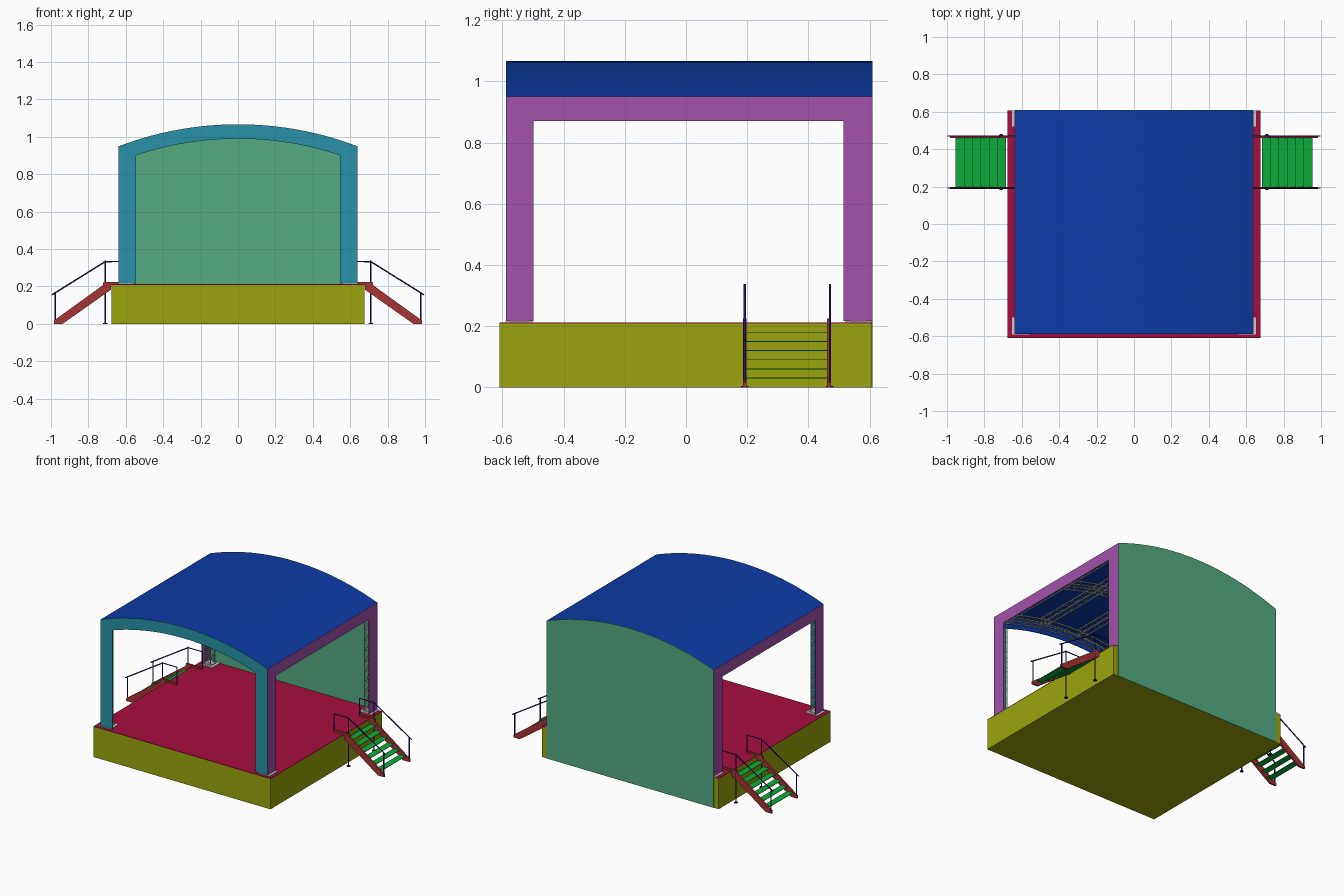
import bpy, bmesh
from math import asin, sin, cos
from mathutils import Vector

if "Cube" in bpy.data.objects:
    bpy.data.objects.remove(bpy.data.objects["Cube"])

CZ, R = -0.726, 1.793        # centre height and radius of the roof arc
HW = 0.637                   # half width of the canopy
YF, YB = -0.587, 0.607       # canopy front and back
DECK = 0.212
BLUE = (12, 52, 148)


def paint(ob, rgb):
    """Paint with a screen colour (0-255), lifted for shading and made linear."""
    if rgb:
        m = bpy.data.materials.new(ob.name + "_paint")
        m.diffuse_color = (*[(((c / 255 / 0.89) + 0.055) / 1.055) ** 2.4 if c > 14 else 0.004 for c in rgb], 1)
        m.use_nodes = True
        m.node_tree.nodes["Principled BSDF"].inputs["Base Color"].default_value = m.diffuse_color
        ob.data.materials.append(m)


def finish(name, bm, rgb=None, mirror=False):
    bmesh.ops.recalc_face_normals(bm, faces=bm.faces)
    me = bpy.data.meshes.new(name)
    bm.to_mesh(me)
    bm.free()
    ob = bpy.data.objects.new(name, me)
    bpy.context.collection.objects.link(ob)
    paint(ob, rgb)
    if mirror:
        ob.modifiers.new("mirror", 'MIRROR')
    return ob


def add_prism(bm, profile, axis, a, b):
    """Extrude a 2D profile (xz for axis y, yz for axis x) from a to b."""
    at = (lambda p, t: (p[0], t, p[1])) if axis == 'y' else (lambda p, t: (t, p[0], p[1]))
    f = bm.faces.new([bm.verts.new(at(p, a)) for p in profile])
    g = bmesh.ops.extrude_face_region(bm, geom=[f])['geom']
    move = Vector((0, b - a, 0)) if axis == 'y' else Vector((b - a, 0, 0))
    bmesh.ops.translate(bm, vec=move, verts=[v for v in g if isinstance(v, bmesh.types.BMVert)])


def add_box(bm, x0, x1, y0, y1, z0, z1):
    add_prism(bm, [(x0, z0), (x1, z0), (x1, z1), (x0, z1)], 'y', y0, y1)


def arc(radius, half, n=32):
    t = asin(half / radius)
    angles = [-t + 2 * t * i / n for i in range(n + 1)]
    return [(radius * sin(a), CZ + radius * cos(a)) for a in angles]


def tubes(name, paths, r, rgb=None, res=1):
    cu = bpy.data.curves.new(name, 'CURVE')
    cu.dimensions = '3D'
    cu.bevel_depth, cu.bevel_resolution, cu.use_fill_caps = r, res, True
    for path in paths:
        s = cu.splines.new('POLY')
        s.points.add(len(path) - 1)
        for p, c in zip(s.points, path):
            p.co = (*c, 1)
    ob = bpy.data.objects.new(name, cu)
    bpy.context.collection.objects.link(ob)
    paint(ob, rgb)


def truss(name, rings):
    """Four chords through the rings, with zigzag lacing on every face."""
    chords = [[r[k] for r in rings] for k in range(4)]
    lacing = [[r[(k + i % 2) % 4] for i, r in enumerate(rings)] for k in range(4)]
    tubes(name + "_chords", chords, 0.004)
    tubes(name + "_lacing", lacing, 0.002, res=0)


def steps(a, b, n):
    return [a + (b - a) * i / n for i in range(n + 1)]


# stage base and deck
bm = bmesh.new()
add_box(bm, -0.675, 0.675, -0.61, 0.607, 0, 0.209)
finish("stage_base", bm, (138, 148, 12))
bm = bmesh.new()
add_box(bm, -0.676, 0.676, -0.61, 0.607, 0.209, DECK)
finish("stage_deck", bm, (148, 12, 56))

# curved roof sheet
bm = bmesh.new()
add_prism(bm, arc(R, HW) + arc(R - 0.004, HW)[::-1], 'y', YF, YB)
roof = finish("roof_sheet", bm, BLUE)
bpy.context.view_layer.objects.active = roof
roof.select_set(True)
bpy.ops.object.shade_smooth_by_angle()

# arched front cladding, with a lining in the roof colour behind the arch
bm = bmesh.new()
add_prism(bm, [(-HW, 0.217)] + arc(R, HW) + [(HW, 0.217), (0.545, 0.217)]
          + arc(R - 0.077, 0.545)[::-1] + [(-0.545, 0.217)], 'y', YF - 0.001, YF + 0.002)
finish("front_cladding", bm, (36, 130, 150))
bm = bmesh.new()
add_prism(bm, arc(R - 0.004, 0.63) + arc(R - 0.076, 0.6)[::-1], 'y', YF + 0.002, YF + 0.004)
finish("front_arch_lining", bm, BLUE)

# back wall sheet hanging to the ground
bm = bmesh.new()
add_prism(bm, [(-HW, 0)] + arc(R, HW) + [(HW, 0)], 'y', YB - 0.001, YB + 0.003)
finish("back_wall", bm, (76, 152, 116))

# side cladding
bm = bmesh.new()
add_prism(bm, [(YF, 0.217), (YF, 0.95), (YB, 0.95), (YB, 0.217), (0.515, 0.217),
               (0.515, 0.87), (-0.498, 0.87), (-0.498, 0.217)], 'x', HW - 0.002, HW + 0.001)
finish("side_cladding", bm, (145, 72, 152), True)

# corner tower trusses and their foot plates
bm = bmesh.new()
for y0, y1 in ((-0.59, -0.5), (0.52, 0.606)):
    add_box(bm, 0.56, 0.653, y0, y1, DECK, 0.216)
    add_box(bm, 0.578, 0.634, y0 + 0.015, y1 - 0.015, 0.216, 0.224)
finish("tower_foot_plates", bm, None, True)
fr, bk = (-0.568, -0.524), (0.54, 0.584)
for s, side in ((1, "right"), (-1, "left")):
    xs = (s * 0.588, s * 0.63)
    for (y0, y1), end in ((fr, "front"), (bk, "back")):
        truss(f"{side}_{end}_tower", [[(xs[0], y0, z), (xs[1], y0, z), (xs[1], y1, z), (xs[0], y1, z)]
                                      for z in steps(0.22, 0.94, 20)])
    # side beam trusses
    truss(side + "_beam", [[(xs[0], y, 0.9), (xs[1], y, 0.9), (xs[1], y, 0.942), (xs[0], y, 0.942)]
                           for y in steps(fr[0], bk[1], 32)])

# arched roof trusses
for (y0, y1), where in ((fr, "front"), ((-0.014, 0.03), "middle"), (bk, "back")):
    truss(where + "_arch", [[(a[0], y0, a[1]), (b[0], y0, b[1]), (b[0], y1, b[1]), (a[0], y1, a[1])]
                            for a, b in zip(arc(R - 0.052, 0.61), arc(R - 0.01, 0.624))])

# purlin trusses running front to back
for x, where in ((-0.3, "left"), (0, "centre"), (0.3, "right")):
    z = CZ + (R * R - (abs(x) + 0.02) ** 2) ** 0.5
    truss(where + "_purlin", [[(x - 0.02, y, z - 0.052), (x + 0.02, y, z - 0.052),
                               (x + 0.02, y, z - 0.012), (x - 0.02, y, z - 0.012)]
                              for y in steps(fr[1], bk[0], 30)])

# stair stringers: landing, then slope to the ground
STR = (0.192, 0.467)
profile = [(0.6, 0.213), (0.6, 0.225), (0.72, 0.225), (0.723, 0.206), (0.985, 0.017),
           (0.985, 0), (0.938, 0), (0.68, 0.182), (0.68, 0.2), (0.676, 0.213)]
bm = bmesh.new()
for y in STR:
    add_prism(bm, profile, 'y', y - 0.006, y + 0.006)
finish("stair_stringers", bm, (148, 46, 46), True)

# stair treads
bm = bmesh.new()
for i in range(6):
    x, z = 0.9325 - 0.045 * i, 0.029 + 0.03 * i
    add_box(bm, x - 0.0225, x + 0.0225, STR[0] + 0.005, STR[1] - 0.005, z, z + 0.003)
finish("stair_treads", bm, (12, 152, 52), True)

# handrails, posts and ground feet
rails = []
bm = bmesh.new()
for y in (STR[0], STR[1] + 0.003):
    for s in (1, -1):
        rails += [[(s * x, y, z) for x, z in p] for p in (
            [(0.6, 0.22), (0.6, 0.333), (0.71, 0.333), (0.995, 0.155)],
            [(0.71, 0.0), (0.71, 0.338)], [(0.978, 0.01), (0.978, 0.166)])]
    bmesh.ops.create_cone(bm, cap_ends=True, segments=16, radius1=0.012, radius2=0.012, depth=0.005)
    bmesh.ops.translate(bm, vec=(0.71, y, 0.0025), verts=bm.verts[-32:])
RAIL = (40, 16, 110)
tubes("stair_handrails", rails, 0.004, RAIL)
finish("handrail_feet", bm, RAIL, True)
